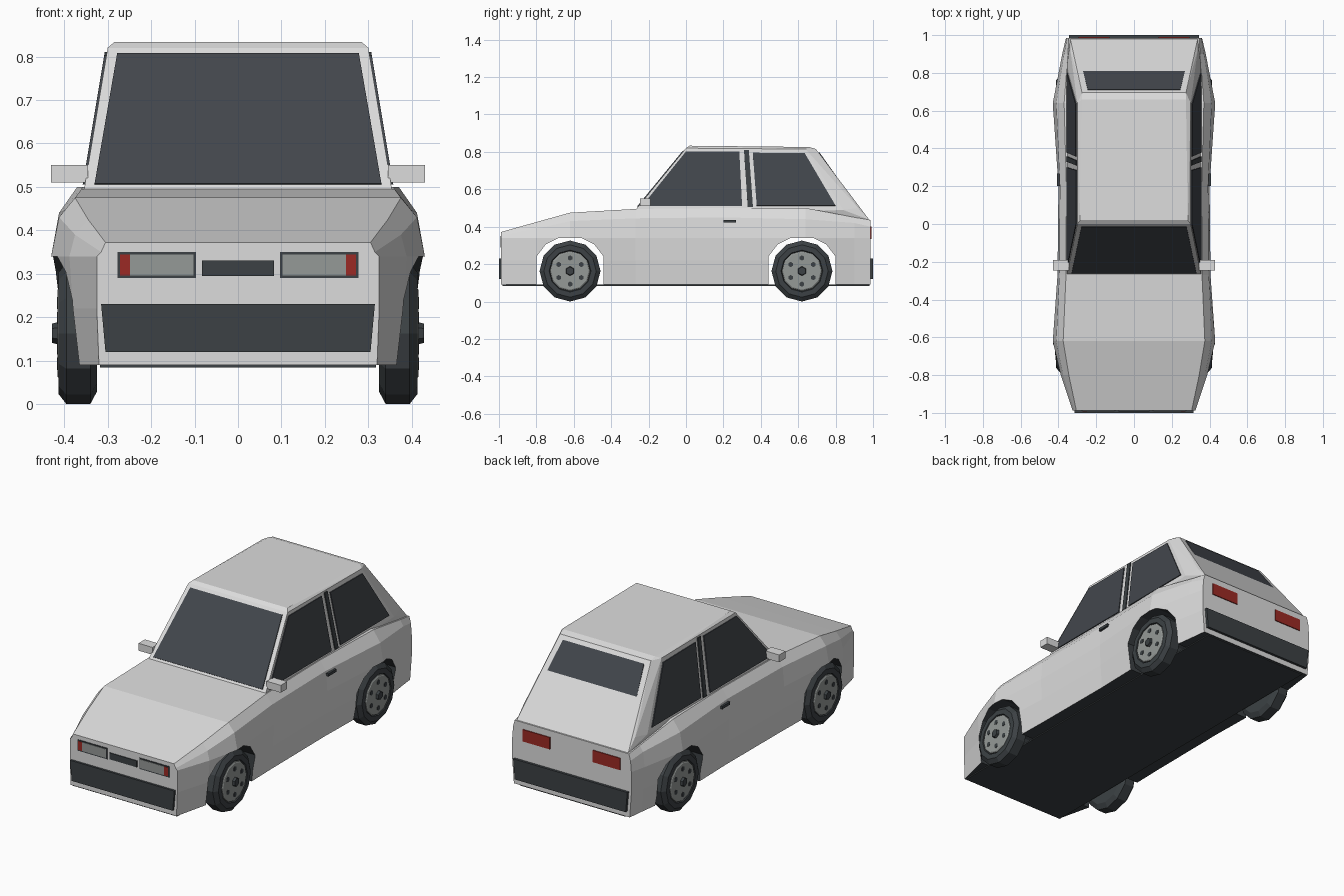
import bpy
import bmesh
from math import sin, cos, tau
from mathutils import Vector

default_cube = bpy.data.objects.get("Cube")
if default_cube:
    bpy.data.objects.remove(default_cube, do_unlink=True)


def make_material(name, red, green, blue):
    material = bpy.data.materials.new(name)
    material.use_nodes = True
    color = (red, green, blue, 1)
    material.diffuse_color = color
    material.node_tree.nodes["Principled BSDF"].inputs["Base Color"].default_value = color
    return material


paint = make_material("white paint", .72, .72, .72)
rubber = make_material("dark rubber", .045, .053, .058)
glass = make_material("tinted glass", .055, .062, .073)
metal = make_material("grey metal", .3, .32, .31)
red_lens = make_material("red lens", .33, .023, .018)


def finish(name, bm, *materials):
    bmesh.ops.recalc_face_normals(bm, faces=bm.faces[:])
    mesh = bpy.data.meshes.new(name)
    bm.to_mesh(mesh)
    bm.free()
    for material in materials:
        mesh.materials.append(material)
    obj = bpy.data.objects.new(name, mesh)
    bpy.context.collection.objects.link(obj)
    return obj


def loft(name, rings, *materials):
    """Skin closed rings of equal length and cap both ends."""
    bm = bmesh.new()
    loops = [[bm.verts.new(point) for point in ring] for ring in rings]
    for first, second in zip(loops, loops[1:]):
        for i in range(len(first)):
            j = (i + 1) % len(first)
            bm.faces.new((first[i], first[j], second[j], second[i]))
    bm.faces.new(loops[0])
    bm.faces.new(loops[-1])
    return finish(name, bm, *materials)


def plate(name, points, material, thickness=.005):
    """Thin panel raised outward from the car's surface."""
    points = [Vector(p) for p in points]
    normal = (points[1] - points[0]).cross(points[2] - points[0]).normalized()
    middle = sum(points, Vector()) / len(points)
    if normal.dot(middle - Vector((0, .2, .4))) < 0:
        normal.negate()
    return loft(name, [[p - normal * .002 for p in points],
                       [p + normal * thickness for p in points]], material)


def box(name, low, high, material):
    (left, front, bottom), (right, back, top) = low, high
    return loft(name, [[(left, front, z), (right, front, z), (right, back, z), (left, back, z)]
                       for z in (bottom, top)], material)


def lathe(name, profile, sides, center, material):
    """Turn an (x, radius) profile around the x axis."""
    rings = [[(center[0] + x, center[1] + r * sin(tau * i / sides), center[2] + r * cos(tau * i / sides))
              for i in range(sides)] for x, r in profile]
    return loft(name, rings, material)


# Lower body: y, sill, flank, widest, shoulder x and z, top edge x and z
FLOOR, FLANK, WAIST = .09, .22, .34
sections = [
    (-.988, .32, .325, .325, .315, .35, .305, .372),
    (-.8, .365, .38, .388, .375, .39, .345, .425),
    (-.62, .395, .42, .43, .412, .43, .375, .475),
    (-.27, .388, .4, .405, .395, .445, .36, .495),
    (.2, .385, .395, .4, .392, .45, .358, .5),
    (.64, .395, .42, .43, .412, .44, .37, .5),
    (.9, .36, .372, .38, .37, .42, .35, .45),
    (.986, .35, .36, .36, .355, .4, .345, .436),
]
rings = []
for y, sill, flank, widest, shoulder, shoulder_z, top, top_z in sections:
    half = [(sill, FLOOR), (flank, FLANK), (widest, WAIST), (shoulder, shoulder_z), (top, top_z)]
    rings.append([(x, y, z) for x, z in half] + [(-x, y, z) for x, z in reversed(half)])
body = loft("lower_body", rings, paint, rubber)
for face in body.data.polygons:
    face.material_index = int(face.normal.z < -.9)

# Wheel arches cut through the body
AXLES = {"front": -.62, "rear": .62}
arch = [(.18, 0), (.18, .24), (.13, .305), (.06, .34)]
arch += [(-y, z) for y, z in reversed(arch)]
for end, axle in AXLES.items():
    cutter = loft("arch_cutter", [[(x, axle + y, z) for y, z in arch] for x in (-.6, .6)], paint, rubber)
    cutter.hide_render = True
    for face in cutter.data.polygons:
        face.material_index = 1
    cut = body.modifiers.new("arch", "BOOLEAN")
    cut.operation = "DIFFERENCE"
    cut.solver = "EXACT"
    cut.object = cutter
    bpy.context.view_layer.update()
    cut_mesh = bpy.data.meshes.new_from_object(body.evaluated_get(bpy.context.evaluated_depsgraph_get()))
    body.modifiers.clear()
    body.data = cut_mesh
    bpy.data.objects.remove(cutter, do_unlink=True)
box("underbody", (-.318, -.98, .084), (.318, .98, .092), rubber)


# Cabin planes
def side_x(z):
    return .355 - (z - .49) / 6


def windscreen_y(z):
    return -.27 + (z - .49) * .82


def hatch_y(z):
    return .695 + (.815 - z) * .714


# Cabin shell with chamfered rear pillars
bm = bmesh.new()
for side in (1, -1):
    for x, y, z in [
        (side_x(.49), -.27, .49), (.355, -.2, .44), (side_x(.82), 0, .82), (.285, .02, .833),
        (side_x(.82), .64, .815), (.275, .66, .826), (.275, hatch_y(.815), .815),
        (side_x(.49), .84, .49), (.337, hatch_y(.5), .5), (.337, .98, .437),
    ]:
        bm.verts.new((side * x, y, z))
hull = bmesh.ops.convex_hull(bm, input=bm.verts[:])
loose = [v for v in bm.verts if not v.link_faces]
bmesh.ops.delete(bm, geom=loose, context="VERTS")
bmesh.ops.dissolve_limit(bm, angle_limit=.02, verts=bm.verts[:], edges=bm.edges[:])
finish("cabin", bm, paint)

# Front and rear glass
for name, depth, low, high, low_x, high_x in [
    ("windscreen", windscreen_y, .505, .805, .33, .278),
    ("rear_window", hatch_y, .515, .795, .297, .245),
]:
    plate(name, [(-low_x, depth(low), low), (low_x, depth(low), low),
                 (high_x, depth(high), high), (-high_x, depth(high), high)], glass)

# Side glass, pillar strips, handles, mirrors
side_panels = {
    "front_side_window": (glass, [(-.235, .51), (.3, .51), (.285, .802), (0, .802)]),
    "pillar_strip": (rubber, [(.33, .505), (.358, .505), (.336, .81), (.31, .81)]),
    "rear_side_window": (glass, [(.378, .512), (.8, .512), (.635, .792), (.357, .795)]),
}
for side, label in ((1, "left"), (-1, "right")):
    for name, (material, outline) in side_panels.items():
        plate(f"{label}_{name}", [(side * side_x(z), y, z) for y, z in outline], material)
    inner, outer = sorted((side * .385, side * .407))
    box(f"{label}_door_handle", (inner, .2, .422), (outer, .268, .437), rubber)
    inner, outer = sorted((side * .345, side * .43))
    box(f"{label}_mirror", (inner, -.245, .51), (outer, -.19, .55), paint)


def end_panel(name, y, left, right, bottom, top, material, thickness=.005):
    return plate(name, [(left, y, bottom), (right, y, bottom), (right, y, top), (left, y, top)],
                 material, thickness)


# Lamps and grille
NOSE, TAIL = sections[0][0], sections[-1][0]
end_panel("grille", NOSE, -.083, .083, .295, .33, rubber)
for side, label in ((1, "left"), (-1, "right")):
    end_panel(f"{label}_lamp_frame", NOSE, side * .097, side * .277, .29, .35, rubber, .003)
    end_panel(f"{label}_headlamp", NOSE, side * .103, side * .249, .296, .344, metal)
    end_panel(f"{label}_indicator", NOSE, side * .249, side * .272, .296, .344, red_lens)
    end_panel(f"{label}_tail_lamp", TAIL, side * .13, side * .295, .335, .4, red_lens)

# Bumpers, narrower at the lower edge
for label, y, outer_y, half in (("front", NOSE, -1, .315), ("rear", TAIL, 1, .345)):
    loft(f"{label}_bumper", [[(-w, y, z), (w, y, z), (w, outer_y, z), (-w, outer_y, z)]
                             for w, z in ((half - .01, .12), (half, .23))], rubber)

# Wheels
HUB_HEIGHT = .163
tyre = [(.325, .135), (.34, .163), (.395, .163), (.413, .14), (.413, .112), (.404, .108)]
rim = [(.4, .108), (.411, .106), (.415, .1)]
cap = [(.41, .027), (.428, .022)]
hole = [(.41, .014), (.417, .014)]
for end, axle in AXLES.items():
    for side, label in ((1, "left"), (-1, "right")):
        prefix = f"{end}_{label}"
        center = (0, axle, HUB_HEIGHT)

        def turn(part, profile, sides, where, material):
            lathe(f"{prefix}_{part}", [(side * x, r) for x, r in profile], sides, where, material)

        turn("tyre", tyre, 12, center, rubber)
        turn("rim", rim, 12, center, metal)
        turn("hub_cap", cap, 6, center, rubber)
        for i in range(6):
            angle = tau * i / 6
            spot = (0, axle + .07 * sin(angle), HUB_HEIGHT + .07 * cos(angle))
            turn(f"rim_hole_{i}", hole, 6, spot, rubber)
